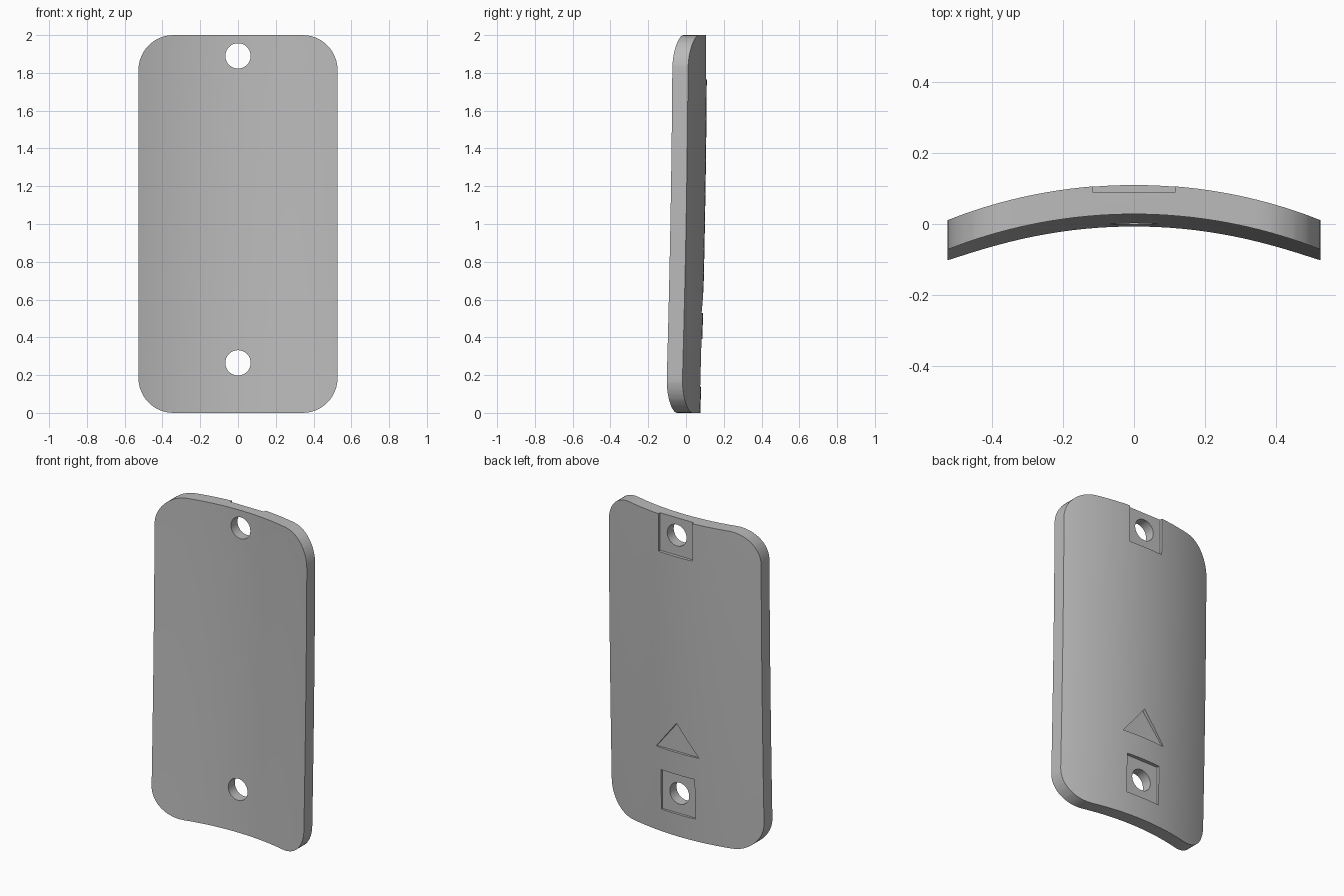
import bpy, bmesh, math

if "Cube" in bpy.data.objects:
    bpy.data.objects.remove(bpy.data.objects["Cube"])

HALF_W, HEIGHT, CORNER, THICK = 0.527, 2.0, 0.185, 0.083
ARC_R = 1.44
HOLES = (1.89, 0.265)

grey = bpy.data.materials.new("plain grey")
grey.use_nodes = True
GREY = (0.5, 0.5, 0.5, 1)
grey.diffuse_color = GREY
grey.node_tree.nodes["Principled BSDF"].inputs["Base Color"].default_value = GREY


def back_y(x, z):
    """Rear surface: an arc across, leaning gently forward towards the foot."""
    sag = ARC_R - math.sqrt(ARC_R ** 2 - x * x)
    lean = 0.035 * max(0, 1 - z / HEIGHT) ** 1.7
    return 0.111 - sag - lean


def make_object(name, bm):
    bmesh.ops.recalc_face_normals(bm, faces=bm.faces)
    mesh = bpy.data.meshes.new(name)
    bm.to_mesh(mesh)
    bm.free()
    mesh.materials.append(grey)
    obj = bpy.data.objects.new(name, mesh)
    bpy.context.collection.objects.link(obj)
    return obj


def prism(name, outline, y0, y1):
    """Extrude an (x, z) outline along y."""
    bm = bmesh.new()
    face = bm.faces.new([bm.verts.new((x, y0, z)) for x, z in outline])
    new = bmesh.ops.extrude_face_region(bm, geom=[face])["geom"]
    verts = [v for v in new if isinstance(v, bmesh.types.BMVert)]
    bmesh.ops.translate(bm, verts=verts, vec=(0, y1 - y0, 0))
    return make_object(name, bm)


def arc(cx, cz, r, start, sweep, n):
    return [(cx + r * math.cos(start + sweep * i / n),
             cz + r * math.sin(start + sweep * i / n)) for i in range(n + 1)]


def carve(target, cutter, operation="DIFFERENCE"):
    mod = target.modifiers.new("carve", "BOOLEAN")
    mod.operation, mod.solver, mod.object = operation, "EXACT", cutter
    bpy.context.view_layer.objects.active = target
    bpy.ops.object.modifier_apply(modifier=mod.name)
    bpy.data.objects.remove(cutter)


# Curved slab, slightly oversized so the outline can trim it
bm = bmesh.new()
bmesh.ops.create_grid(bm, x_segments=32, y_segments=32, size=1)
new = bmesh.ops.extrude_face_region(bm, geom=bm.faces[:])["geom"]
rear = {v for v in new if isinstance(v, bmesh.types.BMVert)}
for v in bm.verts:
    x, z = v.co.x * 0.56, 1 + v.co.y * 1.03
    v.co = (x, back_y(x, z) - (0 if v in rear else THICK), z)
plate = make_object("curved_plate", bm)

# Rounded outline
outline = []
for i, (sx, sz) in enumerate(((1, 1), (-1, 1), (-1, -1), (1, -1))):
    outline += arc(sx * (HALF_W - CORNER), 1 + sz * (1 - CORNER), CORNER,
                   i * math.pi / 2, math.pi / 2, 12)
carve(plate, prism("outline_cutter", outline, -1, 1), "INTERSECT")

# Flat square recesses around the holes, the upper one open at the top edge
for z, floor in zip(HOLES, (0.09, 0.064)):
    w, h = 0.117, 0.125
    square = [(-w, z - h), (w, z - h), (w, z + h), (-w, z + h)]
    carve(plate, prism("recess_cutter", square, floor, 1))

# Triangular arrow recess pointing up
carve(plate, prism("arrow_cutter", [(-0.148, 0.53), (0.148, 0.53), (0, 0.715)],
                   0.074, 1))

# Round through holes
for z in HOLES:
    carve(plate, prism("hole_cutter", arc(0, z, 0.067, 0, math.tau, 40)[:-1], -1, 1))

plate.select_set(True)
bpy.context.view_layer.objects.active = plate
bpy.ops.object.shade_smooth_by_angle(angle=math.radians(25))
